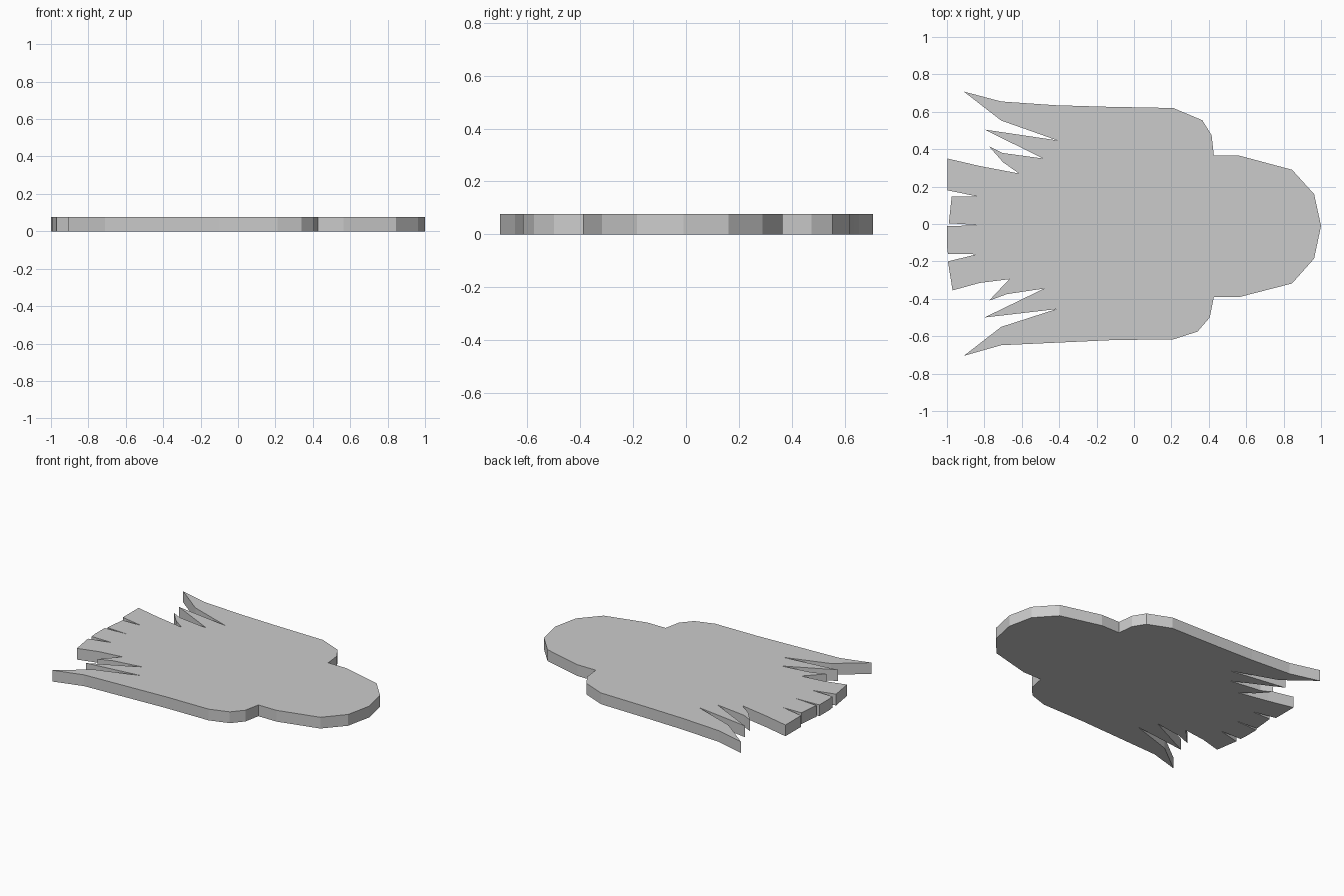
import bpy
import bmesh

THICKNESS = 0.077

# Outline runs counter-clockwise, grouped by part
nose = [(0.845, -0.318), (0.963, -0.185), (1.0, -0.01), (0.963, 0.16), (0.845, 0.29)]
left_shoulder = [(0.565, 0.365), (0.427, 0.365), (0.415, 0.475), (0.365, 0.555), (0.21, 0.62)]
left_edge = [(-0.155, 0.627), (-0.42, 0.635), (-0.71, 0.655), (-0.91, 0.708)]
left_feathers = [(-0.71, 0.553), (-0.41, 0.447), (-0.80, 0.505), (-0.485, 0.35),
                 (-0.705, 0.38), (-0.775, 0.415), (-0.70, 0.33), (-0.615, 0.27)]
tail = [(-0.825, 0.31), (-0.997, 0.35), (-0.997, 0.18), (-0.84, 0.148), (-0.975, 0.146),
        (-0.99, 0.004), (-0.825, -0.006), (-1.0, -0.012), (-1.0, -0.12), (-0.995, -0.16),
        (-0.84, -0.162), (-0.995, -0.2), (-0.97, -0.355), (-0.825, -0.315)]
right_feathers = [(-0.665, -0.295), (-0.70, -0.33), (-0.775, -0.41), (-0.68, -0.375),
                  (-0.48, -0.345), (-0.80, -0.50), (-0.415, -0.455), (-0.71, -0.55)]
right_edge = [(-0.91, -0.705), (-0.71, -0.648), (-0.10, -0.62), (0.21, -0.617)]
right_shoulder = [(0.34, -0.575), (0.405, -0.5), (0.427, -0.39), (0.565, -0.39)]


def extruded_plate(name, outline, height):
    bm = bmesh.new()
    base = bm.faces.new([bm.verts.new((x, y, 0)) for x, y in outline])
    top = bmesh.ops.extrude_face_region(bm, geom=[base], use_keep_orig=True)["geom"]
    bmesh.ops.translate(bm, vec=(0, 0, height),
                        verts=[g for g in top if isinstance(g, bmesh.types.BMVert)])
    bmesh.ops.recalc_face_normals(bm, faces=bm.faces)
    bmesh.ops.triangulate(bm, faces=[f for f in bm.faces if len(f.verts) > 4])
    mesh = bpy.data.meshes.new(name)
    bm.to_mesh(mesh)
    bm.free()
    obj = bpy.data.objects.new(name, mesh)
    bpy.context.collection.objects.link(obj)
    return obj


# Flat feathered body plate
extruded_plate("feathered_plate",
               nose + left_shoulder + left_edge + left_feathers + tail
               + right_feathers + right_edge + right_shoulder, THICKNESS)
